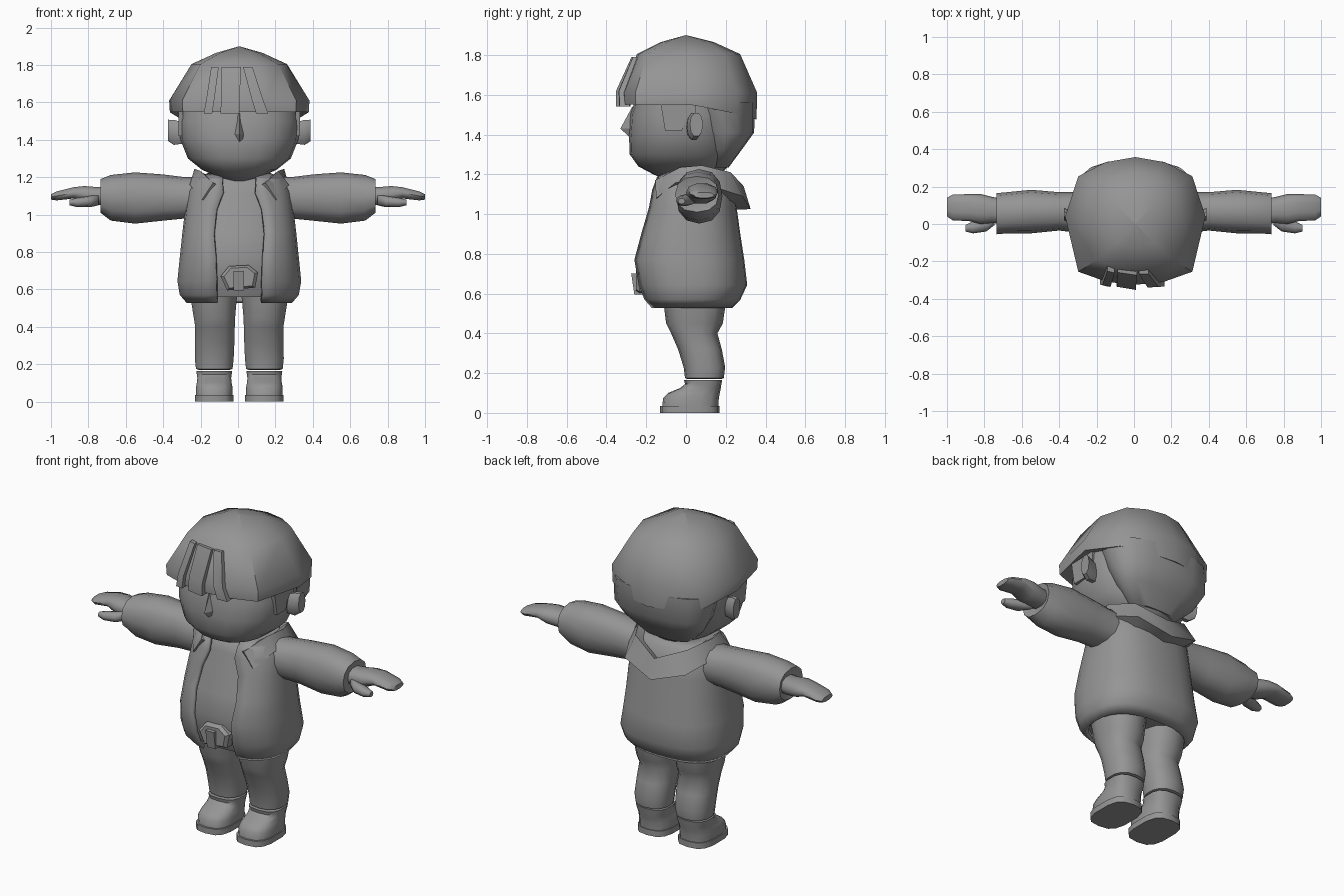
import bpy, bmesh, math

GREY = bpy.data.materials.new("mid_grey")
GREY.diffuse_color = (0.3, 0.3, 0.3, 1)
X0 = 0.007  # body sits slightly right of the arm span centre


def loft(name, rings, closed=True, caps=True, dx=X0, s=1, angle=40, thick=0):
    """Skin a list of equal-length point rings; s=-1 mirrors in x."""
    bm = bmesh.new()
    vs = [[bm.verts.new((s * x + dx, y, z)) for x, y, z in r] for r in rings]
    n = len(vs[0])
    for a, b in zip(vs, vs[1:]):
        for i in range(n if closed else n - 1):
            j = (i + 1) % n
            bm.faces.new((a[i], a[j], b[j], b[i]))
    if closed and caps:
        bm.faces.new(vs[0])
        bm.faces.new(vs[-1])
    bmesh.ops.remove_doubles(bm, verts=bm.verts, dist=0.0005)
    bmesh.ops.recalc_face_normals(bm, faces=bm.faces)
    me = bpy.data.meshes.new(name)
    bm.to_mesh(me)
    bm.free()
    me.materials.append(GREY)
    ob = bpy.data.objects.new(name, me)
    bpy.context.collection.objects.link(ob)
    bpy.ops.object.select_all(action='DESELECT')
    ob.select_set(True)
    bpy.context.view_layer.objects.active = ob
    bpy.ops.object.shade_smooth_by_angle(angle=math.radians(angle))
    if thick:
        m = ob.modifiers.new("thickness", 'SOLIDIFY')
        m.thickness = thick
        m.offset = 0
    return ob


def spow(v, p):
    return math.copysign(abs(v) ** (2 / p), v)


def zring(z, a, yf, yb, cx=0, n=16, p=2.4, gap=0):
    """Horizontal rounded ring from front yf to back yb, optionally open at the front."""
    cy, b = (yf + yb) / 2, (yb - yf) / 2
    t0 = math.asin((gap / a) ** (p / 2)) if gap else 0
    steps = n - 1 if gap else n
    ts = [t0 + (2 * math.pi - 2 * t0) * i / steps for i in range(n)]
    return [(cx + a * spow(math.sin(t), p), cy - b * spow(math.cos(t), p), z) for t in ts]


def xring(x, y0, y1, z0, z1, n=10, p=2.3):
    """Upright ring across the x axis."""
    cy, cz = (y0 + y1) / 2, (z0 + z1) / 2
    ts = [2 * math.pi * i / n for i in range(n)]
    return [(x, cy + (y1 - y0) / 2 * spow(math.cos(t), p),
             cz + (z1 - z0) / 2 * spow(math.sin(t), p)) for t in ts]


# Head and neck
loft("head", [zring(*r, n=20) for r in (
    (1.62, .31, -.24, .28), (1.5, .325, -.28, .27), (1.4, .315, -.287, .26),
    (1.3, .275, -.283, .235), (1.24, .2, -.24, .215), (1.2, .11, -.165, .17),
    (1.18, .05, -.12, .08))], angle=60)
loft("neck", [zring(1.08, .12, -.08, .14, n=12), zring(1.24, .1, -.07, .12, n=12)])
loft("nose", [[(-w, -.26, z), (0, t, z), (w, -.26, z)] for z, w, t in (
    (1.54, .012, -.27), (1.43, .035, -.33), (1.39, .03, -.288))], angle=30)

# Bowl-shaped hair
half = [(0, .358), (.16, .33), (.305, .255), (.375, .04), (.305, -.255), (.15, -.31), (0, -.325)]
outline = half + [(-x, y) for x, y in half[-2:0:-1]]


def hair_ring(z, sx, sy, drop=0):
    return [(x * sx, y * sy, z - drop * max(0, y / .358) ** 1.5) for x, y in outline]


loft("hair", [hair_ring(1.9, .001, .001), hair_ring(1.865, .33, .39),
              hair_ring(1.805, .68, .76), hair_ring(1.61, 1, 1),
              hair_ring(1.55, .99, .99, .075), hair_ring(1.56, .82, .8, .06)], angle=50)
loft("back_hair", [zring(*r) for r in (
    (1.56, .325, -.02, .345), (1.41, .3, .06, .343), (1.33, .255, .1, .285),
    (1.235, .15, .1, .215))], angle=50)

# Fringe strands: top and bottom x ranges
for i, (a, b, c, d) in enumerate(((-.095, .008, -.1, 0), (.02, .07, .09, .155),
                                  (-.15, -.11, -.19, -.145))):
    rings = []
    for z, f, y in ((1.79, 0, -.245), (1.62, .65, -.322), (1.54, 1, -.322)):
        l, r = a + (c - a) * f, b + (d - b) * f
        yl, yr = (y + .12 * abs(v) for v in (l, r))
        rings.append([(l, yl - .025, z), (r, yr - .03, z), (r, yr + .02, z), (l, yl + .02, z)])
    loft(f"fringe_strand_{i + 1}", rings)

# Ears and sideburns
burn = [(-.13, 1.57), (-.105, 1.42), (-.02, 1.42), (0, 1.5), (.05, 1.5), (.05, 1.57)]
for s, side in ((1, "right"), (-1, "left")):
    loft(f"ear_{side}", [xring(.28, 0, .055, 1.38, 1.49), xring(.35, .005, .075, 1.37, 1.51),
                         xring(.38, .02, .085, 1.39, 1.51)], s=s)
    loft(f"sideburn_{side}", [[(x, y, z) for y, z in burn] for x in (.3, .325)], s=s)

# Jacket, open at the front: z, half width, front, back, half gap
coat = ((.535, .275, -.175, .225, .115), (.575, .31, -.21, .265, .12), (.645, .322, -.238, .298, .12),
        (.77, .309, -.262, .283, .125), (.9, .295, -.23, .263, .135), (1.03, .28, -.188, .245, .12),
        (1.12, .268, -.165, .232, .085), (1.18, .235, -.145, .2, .09), (1.215, .16, -.09, .16, .088))
loft("jacket", [zring(z, a, f, b, n=25, p=2.5, gap=g) for z, a, f, b, g in coat],
     closed=False, thick=.02, angle=50)
loft("shirt", [zring(z, a - .03, f + .03, b - .03, n=20, p=2.5) for z, a, f, b, g in
               ((.56, .3, -.2, .25, 0),) + coat[2:]], angle=50)

# Belt pouch and buckle
pouch = [(-.1, .67), (-.055, .725), (.05, .73), (.1, .69), (.085, .61), (-.065, .595)]
loft("belt_pouch", [[(x * k, y, .665 + (z - .665) * k) for x, z in pouch]
                    for y, k in ((-.17, 1), (-.235, 1), (-.252, .82))])
loft("buckle", [[(x, y + (z - .65) * -.15, z) for x, z in
                 ((-.03, .595), (.025, .595), (.025, .7), (-.03, .7))] for y in (-.22, -.268)])

# Hood: inner edge, crest, outer edge, underside at each station
hood = [((.09, -.13, 1.15), (.14, -.155, 1.17), (.2, -.15, 1.08), (.14, -.1, 1.07)),
        ((.14, -.03, 1.18), (.21, -.03, 1.235), (.265, -.05, 1.16), (.2, -.02, 1.1)),
        ((.14, .1, 1.18), (.24, .08, 1.245), (.27, .13, 1.14), (.2, .1, 1.1)),
        ((.1, .17, 1.14), (.17, .225, 1.21), (.2, .285, 1.09), (.16, .2, 1.06)),
        ((0, .2, 1.08), (0, .29, 1.14), (0, .325, 1.025), (0, .22, 1.02))]
loft("hood", hood + [[(-x, y, z) for x, y, z in r] for r in hood[-2::-1]], angle=60)

for s, side in ((1, "right"), (-1, "left")):
    # Sleeves
    loft(f"sleeve_{side}", [xring(*r, n=12) for r in (
        (.15, -.05, .17, .97, 1.2), (.28, -.05, .17, .98, 1.2), (.4, -.035, .17, .968, 1.215),
        (.55, -.05, .183, .952, 1.226), (.68, -.05, .17, .968, 1.212),
        (.735, -.055, .165, 1.01, 1.19), (.725, -.01, .13, 1.04, 1.16))], dx=0, s=s, angle=50)
    # Hands: palm with mitten fingers, and thumb
    loft(f"hand_{side}", [xring(*r) for r in (
        (.68, .0, .13, 1.05, 1.15), (.76, .005, .145, 1.05, 1.15), (.82, .0, .16, 1.06, 1.155),
        (.88, .015, .16, 1.085, 1.148), (.97, .02, .157, 1.075, 1.125),
        (1.0, .04, .14, 1.08, 1.11))], dx=0, s=s, angle=60)
    loft(f"thumb_{side}", [xring(*r, n=8) for r in (
        (.745, -.005, .06, 1.05, 1.11), (.79, -.04, .04, 1.04, 1.1), (.86, -.05, .015, 1.04, 1.09),
        (.9, -.04, -.005, 1.05, 1.08))], dx=0, s=s, angle=60)
    # Trousers
    loft(f"trouser_leg_{side}", [zring(z, a, f, b, cx=c, n=14) for z, c, a, f, b in (
        (.6, .135, .13, -.13, .21), (.53, .136, .123, -.11, .197), (.45, .133, .113, -.1, .185),
        (.4, .13, .108, -.075, .158), (.32, .131, .107, -.04, .18), (.23, .134, .106, -.012, .197),
        (.175, .134, .1, -.005, .19), (.17, .134, .085, .01, .175))], s=s, angle=50)
    # Boots
    loft(f"boot_{side}", [zring(z, a, f, b, cx=.134, n=14, p=2.8) for z, a, f, b in (
        (.03, .1, -.12, .163), (.075, .1, -.115, .165), (.1, .095, -.09, .17),
        (.125, .092, -.03, .175), (.145, .095, -.005, .178), (.165, .098, -.01, .182),
        (.165, .08, .02, .16))], s=s, angle=45)
    loft(f"sole_{side}", [zring(z, .105, -.13, .168, cx=.134, n=14, p=3) for z in (0, .035)], s=s)
